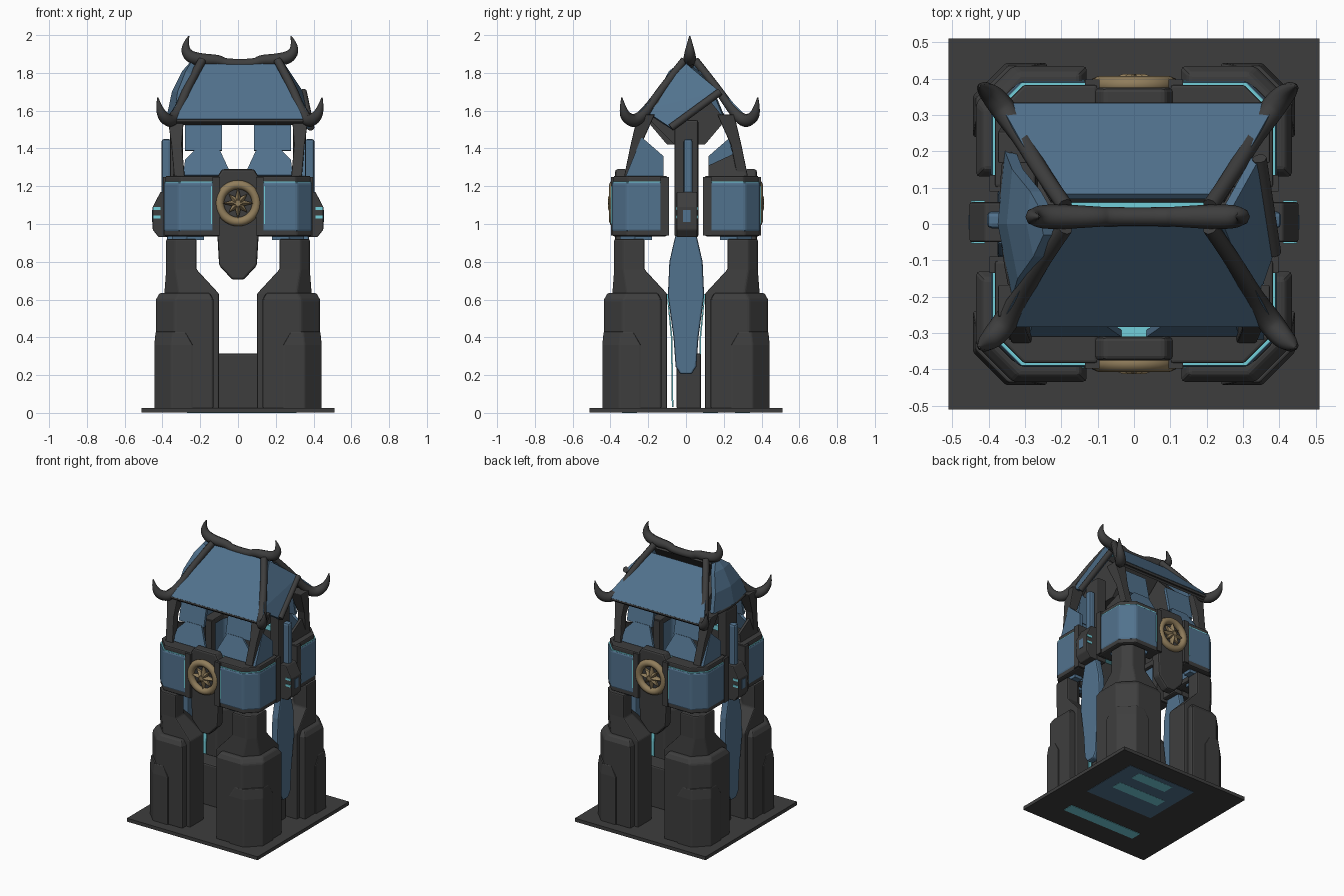
import bpy, bmesh, math
from mathutils import Vector

if "Cube" in bpy.data.objects:
    bpy.data.objects.remove(bpy.data.objects["Cube"])


def material(name, rgb):
    m = bpy.data.materials.new(name)
    m.diffuse_color = (*rgb, 1)
    m.use_nodes = True
    m.node_tree.nodes["Principled BSDF"].inputs["Base Color"].default_value = m.diffuse_color
    return m


DARK = material("charcoal stone", (0.048, 0.048, 0.048))
BLUE = material("slate blue", (0.083, 0.168, 0.268))
CYAN = material("glow cyan", (0.17, 0.62, 0.70))
GOLD = material("old gold", (0.28, 0.205, 0.105))
CORNERS = [(sx, sy) for sx in (-1, 1) for sy in (-1, 1)]


def mesh_object(name, rings, mat, bevel=0.0):
    """Skin a stack of equal-length closed rings and cap both ends."""
    bm = bmesh.new()
    loops = [[bm.verts.new(p) for p in ring] for ring in rings]
    n = len(loops[0])
    for a, b in zip(loops, loops[1:]):
        for i in range(n):
            j = (i + 1) % n
            bm.faces.new((a[i], a[j], b[j], b[i]))
    bm.faces.new(loops[0])
    bm.faces.new(loops[-1])
    bmesh.ops.recalc_face_normals(bm, faces=bm.faces[:])
    me = bpy.data.meshes.new(name)
    bm.to_mesh(me)
    bm.free()
    ob = bpy.data.objects.new(name, me)
    bpy.context.collection.objects.link(ob)
    me.materials.append(mat)
    if bevel:
        mod = ob.modifiers.new("Bevel", 'BEVEL')
        mod.width = bevel
        mod.segments = 2
        mod.limit_method = 'ANGLE'
    return ob


def box(name, x, y, z, mat, bevel=0.0):
    (x0, x1), (y0, y1) = sorted(x), sorted(y)
    ring = [(x0, y0), (x1, y0), (x1, y1), (x0, y1)]
    return mesh_object(name, [[(a, b, h) for a, b in ring] for h in z], mat, bevel)


def plate(name, pts, thick, mat, bevel=0.0):
    """Flat polygon given a thickness along its normal, away from the outside."""
    pts = [Vector(p) for p in pts]
    n = (pts[1] - pts[0]).cross(pts[2] - pts[0]).normalized()
    mid = sum(pts, Vector()) / len(pts)
    if n.dot(Vector((mid.x, mid.y, 0.1))) < 0:
        n = -n
    return mesh_object(name, [pts, [p - n * thick for p in pts]], mat, bevel)


def extrude_y(name, prof, y0, y1, mat, bevel=0.0):
    return mesh_object(name, [[(x, y, z) for x, z in prof] for y in (y0, y1)], mat, bevel)


def extrude_x(name, prof, x0, x1, mat, bevel=0.0):
    return mesh_object(name, [[(x, y, z) for y, z in prof] for x in (x0, x1)], mat, bevel)


def corner_loft(name, s, levels, mat, bevel=0.0):
    """Corner tower, outer and inner corners chamfered: levels of (z, in, out, cut, inner cut)."""
    rings = []
    for z, a, b, c, k in levels:
        plan = [(a + k, a), (b, a), (b, b - c), (b - c, b), (a, b), (a, a + k)]
        rings.append([(s[0] * x, s[1] * y, z) for x, y in plan])
    return mesh_object(name, rings, mat, bevel)


def horn(name, pts, radii, mat):
    """Tapered round beam swept along a smooth path."""
    cu = bpy.data.curves.new(name, 'CURVE')
    cu.dimensions = '3D'
    cu.bevel_depth = 1.0
    cu.bevel_resolution = 2
    cu.use_fill_caps = True
    sp = cu.splines.new('NURBS')
    sp.points.add(len(pts) - 1)
    for p, co, r in zip(sp.points, pts, radii):
        p.co = (*co, 1)
        p.radius = r
    sp.use_endpoint_u = True
    sp.order_u = 3
    sp.resolution_u = 5
    cu.materials.append(mat)
    ob = bpy.data.objects.new(name, cu)
    bpy.context.collection.objects.link(ob)
    return ob


# Ground slab with painted patches underneath
box("base_slab", (-0.51, 0.51), (-0.51, 0.51), (0.003, 0.027), DARK)
box("base_patch_blue", (-0.19, 0.35), (-0.06, 0.38), (0.001, 0.006), BLUE)
for x, y, w in ((0.07, 0.13, 0.19), (0.1, 0.3, 0.14), (0.02, -0.3, 0.29)):
    box("base_patch_cyan", (x - w, x + w), (y - 0.04, y + 0.04), (0, 0.005), CYAN)
box("low_wall", (-0.32, 0.32), (-0.05, 0.08), (0.02, 0.315), DARK, 0.01)

for s in CORNERS:
    sx, sy = s
    # Corner towers: core with sloping shoulder, outer jacket, buttress
    corner_loft("tower_core", s, [(0.02, 0.1, 0.39, 0.08, 0.14), (0.63, 0.1, 0.39, 0.08, 0.14),
                (0.76, 0.22, 0.38, 0.05, 0.07), (0.92, 0.22, 0.38, 0.05, 0.07)], DARK, 0.008)
    corner_loft("tower_jacket", s, [(0.02, 0.13, 0.434, 0.1, 0.12), (0.60, 0.13, 0.434, 0.1, 0.12),
                                    (0.635, 0.15, 0.415, 0.1, 0.1)], DARK, 0.01)
    corner_loft("tower_buttress", s, [(0.02, 0.24, 0.443, 0.09, 0.01), (0.36, 0.24, 0.443, 0.09, 0.01),
                                      (0.43, 0.28, 0.436, 0.09, 0.01)], DARK, 0.006)

    # Middle ring: wrapped corner band with dark rims, glow line and ends
    def band(name, o, i, e, z0, z1, mat, bevel):
        plan = [(e, o), (o - 0.08, o), (o, o - 0.08), (o, e),
                (i, e), (i, i - 0.04), (i - 0.04, i), (e, i)]
        mesh_object(name, [[(sx * x, sy * y, z) for x, y in plan] for z in (z0, z1)], mat, bevel)
    band("band_panel", 0.393, 0.29, 0.125, 0.96, 1.222, BLUE, 0.012)
    band("band_glow_line", 0.389, 0.28, 0.13, 1.219, 1.225, CYAN, 0)
    band("band_top_rim", 0.383, 0.27, 0.1, 1.215, 1.255, DARK, 0.008)
    band("band_bottom_rim", 0.39, 0.27, 0.1, 0.935, 0.975, DARK, 0.01)
    band("band_under_strip", 0.35, 0.29, 0.18, 0.914, 0.937, BLUE, 0)
    box("band_end_front", (sx * 0.095, sx * 0.135), (sy * 0.27, sy * 0.397), (0.94, 1.25), DARK)
    box("band_end_side", (sx * 0.27, sx * 0.397), (sy * 0.09, sy * 0.135), (0.94, 1.25), DARK)
    box("band_glow_front", (sx * 0.137, sx * 0.143), (sy * 0.3, sy * 0.396), (1.0, 1.2), CYAN)

    # Upper storey: leaning corner post, front panels and side panels
    mesh_object("corner_post", [[(sx * (x + dx), sy * (y + dy), z) for dx, dy in
                ((-w, -w), (w, -w), (w, w), (-w, w))] for x, y, z, w in
                ((0.31, 0.30, 1.25, 0.028), (0.325, 0.265, 1.42, 0.028), (0.33, 0.21, 1.58, 0.045))],
                DARK, 0.006)
    plate("upper_panel", [(sx * 0.085, sy * 0.26, 1.39), (sx * 0.28, sy * 0.26, 1.39),
                          (sx * 0.28, sy * 0.22, 1.57), (sx * 0.085, sy * 0.22, 1.57)], 0.02, BLUE)
    plate("fan_panel", [(sx * 0.035, sy * 0.31, 1.26), (sx * 0.29, sy * 0.31, 1.26),
                        (sx * 0.28, sy * 0.28, 1.34), (sx * 0.22, sy * 0.265, 1.40),
                        (sx * 0.10, sy * 0.265, 1.40)], 0.02, BLUE)
    if sx * sy < 0:
        plate("side_panel", [(sx * 0.358, sy * 0.32, 1.25), (sx * 0.358, sy * 0.12, 1.25),
                             (sx * 0.358, sy * 0.12, 1.36), (sx * 0.358, sy * 0.235, 1.46)], 0.02, BLUE)
    else:
        plate("side_shard", [(sx * 0.345, sy * 0.32, 1.25), (sx * 0.345, sy * 0.12, 1.25),
                             (sx * 0.335, sy * 0.12, 1.31), (sx * 0.325, sy * 0.27, 1.38)], 0.02, DARK)

for s in (-1, 1):
    # Front and back shield, glow behind it and medallion
    half = [(0.085, 1.29), (0.115, 1.24), (0.112, 0.99), (0.1, 0.78), (0.03, 0.705)]
    prof = half + [(-x, z) for x, z in reversed(half)]
    extrude_y("hanging_shield", prof, s * 0.31, s * 0.375, DARK, 0.012)
    box("shield_glow", (-0.11, 0.12), (s * 0.25, s * 0.312), (1.215, 1.25), CYAN)
    bpy.ops.mesh.primitive_torus_add(major_radius=0.098, minor_radius=0.024, major_segments=32,
                                     minor_segments=8, location=(0, s * 0.383, 1.11),
                                     rotation=(math.pi / 2, 0, 0))
    ring = bpy.context.object
    ring.name = "medallion_ring"
    ring.data.materials.append(GOLD)
    bpy.ops.object.shade_smooth()
    star = []
    for k in range(16):
        r = 0.036 if k % 2 else (0.09 if k % 4 == 0 else 0.07)
        a = k * math.pi / 8 + math.pi / 2
        star.append((r * math.cos(a), 1.11 + r * math.sin(a)))
    mesh_object("medallion_star", [[(x * f, y, 1.11 + (z - 1.11) * f) for x, z in star]
                for f, y in ((1, s * 0.37), (1, s * 0.39), (0.35, s * 0.412))], GOLD)

    # Side fin with rounded foot and glowing edge
    half = [(0.03, 0.205), (0.055, 0.245), (0.066, 0.4), (0.096, 0.62), (0.088, 0.8), (0.056, 0.94)]
    prof = half + [(-y, z) for y, z in reversed(half)]
    extrude_x("side_fin", prof, s * 0.325, s * 0.375, BLUE, 0.01)
    edge = [(-0.075, 0.03), (-0.067, 0.03), (-0.072, 0.4), (-0.096, 0.63), (-0.102, 0.63), (-0.08, 0.4)]
    extrude_x("fin_glow_edge", [(s * y, z) for y, z in edge], s * 0.3, s * 0.325, CYAN)

    # Side lantern box with glow bars, rod and column
    lantern = [(0.36, 0.93), (0.42, 0.93), (0.452, 0.97), (0.452, 1.09), (0.41, 1.17), (0.36, 1.17)]
    extrude_y("side_lantern", [(s * x, z) for x, z in lantern], -0.05, 0.06, DARK, 0.006)
    for z in (1.03, 1.075):
        box("lantern_glow", (s * 0.41, s * 0.449), (-0.054, 0.064), (z, z + 0.015), CYAN)
    box("lantern_window", (s * 0.44, s * 0.455), (-0.015, 0.025), (1.01, 1.075), BLUE)
    box("side_rod", (s * 0.355, s * 0.405), (-0.012, 0.035), (1.15, 1.45), BLUE, 0.014)
    box("side_column", (s * 0.29, s * 0.36), (-0.06, 0.065), (0.93, 1.55), DARK, 0.01)

    # Gable wall under the side roof
    gable = [(-0.2, 1.56), (-0.06, 1.42), (0.1, 1.42), (0.21, 1.55), (0.12, 1.66), (0, 1.76)]
    extrude_x("gable_wall", [(s * y, z) for y, z in gable], s * 0.2, s * 0.265, DARK)

    # Main roof slopes; the back one stops short of the ridge
    xc, yc = 0.01, 0.025
    w, d, h = (0.22, 0.02, 1.855) if s < 0 else (0.239, 0.057, 1.818)
    top = [(xc - w, yc + s * d, h), (xc + w, yc + s * d, h)]
    eave = [(xc + 0.38, yc + s * 0.308, 1.555), (xc - 0.38, yc + s * 0.308, 1.555)]
    plate("roof_slope", top + eave, 0.018, BLUE)
    plate("roof_lining", [Vector(p) - Vector((0, s * 0.012, 0.02)) for p in top + eave], 0.015, DARK)
    horn("eave_trim", [(x, y - s * 0.008, z - 0.008) for x, y, z in eave], [0.009, 0.009], DARK)

    # Hip beams sweeping out to upturned horns
    for t in (-1, 1):
        path = [(0.2, 0.03, 1.865), (0.27, 0.13, 1.74), (0.32, 0.22, 1.61), (0.36, 0.285, 1.54),
                (0.40, 0.335, 1.56), (0.428, 0.355, 1.61), (0.435, 0.36, 1.67)]
        horn("hip_beam", [(xc + s * x, 0.02 + t * y, z) for x, y, z in path],
             [0.022, 0.022, 0.026, 0.036, 0.032, 0.019, 0.003], DARK)

# Right side roof: tilted panel with a dark lower border
a, b, c, d = [(0.335, -0.225, 1.605), (0.245, 0.0, 1.85), (0.345, 0.18, 1.70), (0.385, -0.08, 1.51)]
plate("side_roof_lower", [a, c, d], 0.025, BLUE)
plate("side_roof_upper", [a, b, c], 0.025, BLUE)
horn("side_roof_border", [c, d], [0.02, 0.02], DARK)
# Left side roof: bulging panel between the hips
outer = [(-0.255, 0.03, 1.855), (-0.295, 0.09, 1.81), (-0.35, 0.15, 1.70), (-0.375, 0.20, 1.58)]
mesh_object("side_roof_bulge", [[(x + w * 0.2, -w, z), (x, 0, z), (x + w * 0.1, w, z),
            (x + w * 0.1 + 0.03, w, z - 0.02), (x + 0.03, 0, z - 0.02),
            (x + w * 0.2 + 0.03, -w, z - 0.02)] for x, w, z in outer], BLUE)
horn("side_roof_eave", [(-0.325, -0.20, 1.57), (-0.375, 0, 1.57), (-0.345, 0.2, 1.57)], [0.014] * 3, DARK)

# Ridge beam with horned ends, saddle and sunken glow line
half = [(0.27, 1.995), (0.295, 1.94), (0.27, 1.885), (0.2, 1.868), (0.11, 1.868), (0.08, 1.848)]
path = [(0.01 - x, 0.02, z) for x, z in half] + [(0.01 + x, 0.02, z) for x, z in reversed(half)]
rad = [0.003, 0.02, 0.033, 0.034, 0.028, 0.026]
horn("ridge_beam", path, rad + rad[::-1], DARK)
box("ridge_glow", (-0.19, 0.24), (0.03, 0.082), (1.775, 1.782), CYAN)
